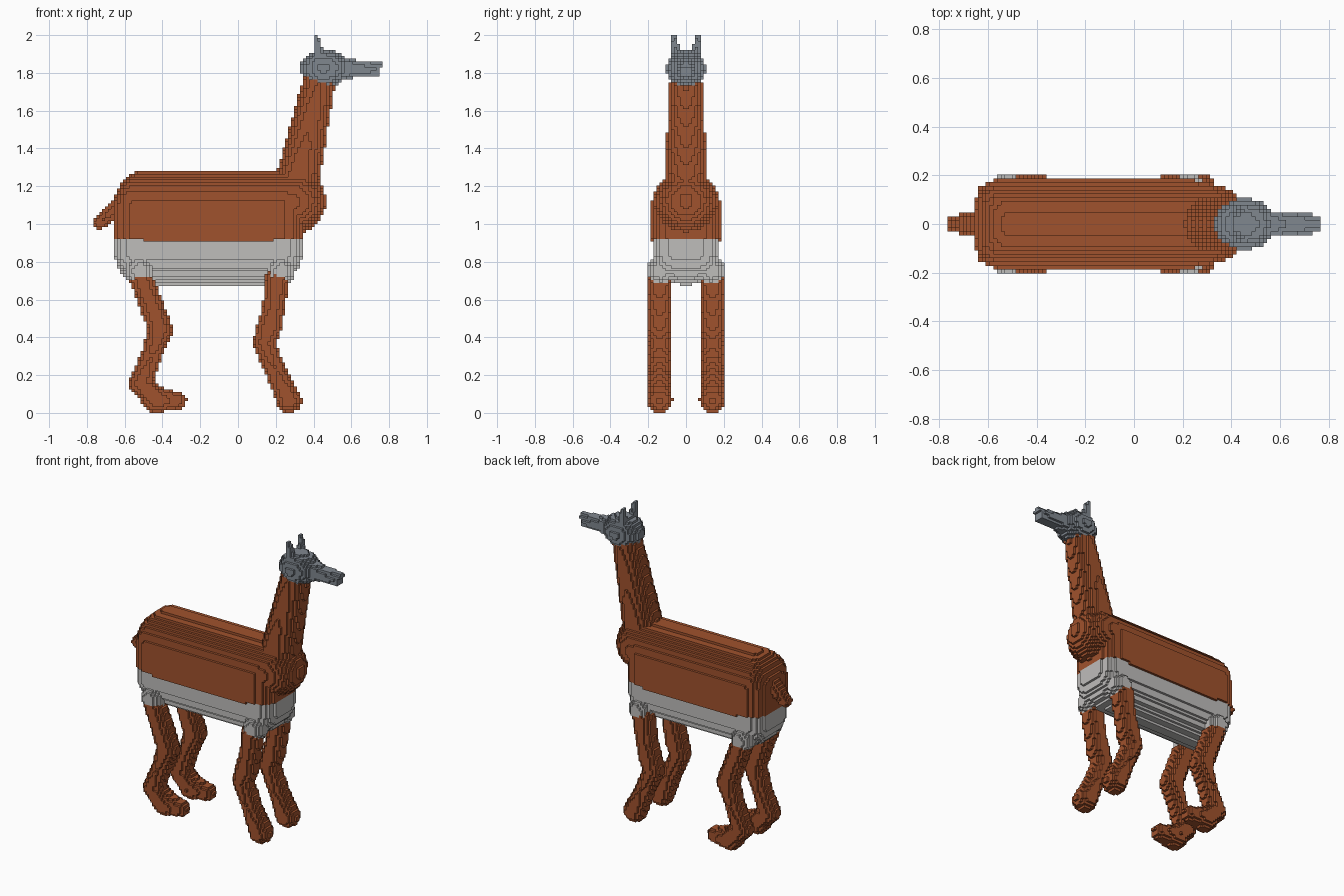
import bpy
import math

cube = bpy.data.objects.get("Cube")
if cube:
    bpy.data.objects.remove(cube, do_unlink=True)

V = 1 / 64  # edge length of one block


def material(name, rgb):
    m = bpy.data.materials.new(name)
    m.use_nodes = True
    col = (*rgb, 1.0)
    m.diffuse_color = col
    bsdf = next(n for n in m.node_tree.nodes if n.type == 'BSDF_PRINCIPLED')
    bsdf.inputs["Base Color"].default_value = col
    bsdf.inputs["Roughness"].default_value = 0.8
    return m


BROWN = material("russet_brown", (0.352, 0.084, 0.026))
PALE = material("pale_grey", (0.52, 0.51, 0.50))
SLATE = material("slate_grey", (0.216, 0.242, 0.275))


# Solid shapes as inside/outside tests
def ellipsoid(c, r):
    return lambda p: sum(((a - b) / s) ** 2 for a, b, s in zip(p, c, r)) <= 1


def limb(points):
    """Chain of tapered capsules through (x, y, z, radius) points."""
    def inside(p):
        for a, b in zip(points, points[1:]):
            ab = [b[i] - a[i] for i in range(3)]
            ap = [p[i] - a[i] for i in range(3)]
            t = sum(u * v for u, v in zip(ab, ap)) / sum(u * u for u in ab)
            t = min(1, max(0, t))
            r = a[3] + t * (b[3] - a[3])
            if sum((ap[i] - t * ab[i]) ** 2 for i in range(3)) <= r * r:
                return True
        return False
    return inside


def barrel(half_width):
    """Long rounded body, boxier in plan than in side view."""
    def inside(p):
        x, y, z = p
        qx = max(abs(x + 0.157) - 0.338, 0) / 0.16
        qz = max(abs(z - 0.979) - 0.122, 0) / 0.18
        return math.sqrt(qx ** 4 + (y / half_width) ** 4) + qz * qz <= 1
    return inside


# Earlier parts claim their blocks first
cells = {}


def part(name, mat, inside, lo, hi):
    ranges = [range(math.floor(a / V), math.ceil(b / V)) for a, b in zip(lo, hi)]
    for i in ranges[0]:
        for j in ranges[1]:
            for k in ranges[2]:
                if (i, j, k) not in cells and inside(((i + .5) * V, (j + .5) * V, (k + .5) * V)):
                    cells[i, j, k] = name
    parts[name] = mat


parts = {}

# Head, muzzle and ears
part("head", SLATE, ellipsoid((0.455, 0, 1.825), (0.125, 0.105, 0.1)),
     (0.3, -0.13, 1.7), (0.6, 0.13, 1.95))
muzzle = limb([(0.5, 0, 1.825, 0.065), (0.62, 0, 1.82, 0.047), (0.8, 0, 1.815, 0.034)])
part("muzzle", SLATE, lambda p: muzzle(p) and p[0] < (0.766 if p[2] > 1.828 else 0.75),
     (0.45, -0.08, 1.72), (0.78, 0.08, 1.92))

for s, side in ((-1, "front"), (1, "rear")):
    def at_side(pts, y):
        return [(x, s * y, z, r) for x, z, r in pts]

    lo_y, hi_y = sorted((s * 0.03, s * 0.24))
    part("ear_" + side, SLATE,
         limb([(0.43, s * 0.046, 1.89, 0.03), (0.425, s * 0.055, 1.94, 0.02),
               (0.412, s * 0.063, 1.995, 0.012)]),
         (0.35, min(0, s * 0.12), 1.85), (0.5, max(0, s * 0.12), 2.0))

    # Hip and shoulder joints
    for joint, x in (("hip", -0.52), ("shoulder", 0.23)):
        part(joint + "_joint_" + side, PALE, ellipsoid((x, s * 0.135, 0.752), (0.072,) * 3),
             (x - 0.1, lo_y, 0.65), (x + 0.1, hi_y, 0.85))

    # Legs
    part("hind_leg_" + side, BROWN, limb(at_side([
        (-0.515, 0.72, 0.062), (-0.41, 0.44, 0.065), (-0.46, 0.3, 0.055),
        (-0.515, 0.155, 0.062), (-0.43, 0.07, 0.07), (-0.32, 0.065, 0.048)], 0.14)),
        (-0.62, lo_y, 0), (-0.24, hi_y, 0.8))
    part("foreleg_" + side, BROWN, limb(at_side([
        (0.21, 0.71, 0.065), (0.188, 0.55, 0.06), (0.16, 0.44, 0.066),
        (0.138, 0.37, 0.06), (0.2, 0.22, 0.055), (0.27, 0.067, 0.068)], 0.14)),
        (0.04, lo_y, 0), (0.36, hi_y, 0.8))

# Neck, chest and tail
part("neck", BROWN, limb([(0.295, 0, 1.14, 0.122), (0.43, 0, 1.76, 0.085)]),
     (0.1, -0.2, 0.96), (0.6, 0.2, 1.85))
part("chest", BROWN, ellipsoid((0.297, 0, 1.12), (0.168, 0.168, 0.17)),
     (0.1, -0.2, 0.94), (0.5, 0.2, 1.3))
part("tail", BROWN, limb([(-0.62, 0, 1.1, 0.05), (-0.73, 0, 1.01, 0.037)]),
     (-0.78, -0.07, 0.94), (-0.55, 0.07, 1.18))

# Torso with pale belly; the flank panel dips slightly lower
upper, lower = barrel(0.182), barrel(0.171)
box = ((-0.7, -0.2, 0.64), (0.4, 0.2, 1.32))
part("torso", BROWN, lambda p: upper(p) and (
    p[2] > 0.922 or (p[2] > 0.905 and abs(p[1]) > 0.155 and abs(p[0] + 0.157) < 0.35)), *box)
part("belly", PALE, lambda p: lower(p) and p[2] < 0.925, *box)

# Turn the exposed block sides of each part into a mesh
SIDES = []
for axis in range(3):
    u, v = (axis + 1) % 3, (axis + 2) % 3
    for d in (0, 1):
        ring = []
        for a, b in ((0, 0), (1, 0), (1, 1), (0, 1)):
            c = [0, 0, 0]
            c[axis], c[u], c[v] = d, a, b
            ring.append(tuple(c))
        step = [0, 0, 0]
        step[axis] = 2 * d - 1
        SIDES.append((step, ring if d else ring[::-1]))

geometry = {name: ({}, []) for name in parts}
for (i, j, k), name in cells.items():
    verts, faces = geometry[name]
    for (dx, dy, dz), ring in SIDES:
        if (i + dx, j + dy, k + dz) not in cells:
            faces.append([verts.setdefault((i + a, j + b, k + c), len(verts))
                          for a, b, c in ring])

for name, (verts, faces) in geometry.items():
    if not faces:
        continue
    mesh = bpy.data.meshes.new(name)
    mesh.from_pydata([(x * V, y * V, z * V) for x, y, z in verts], [], faces)
    mesh.materials.append(parts[name])
    mesh.update()
    bpy.context.collection.objects.link(bpy.data.objects.new(name, mesh))
